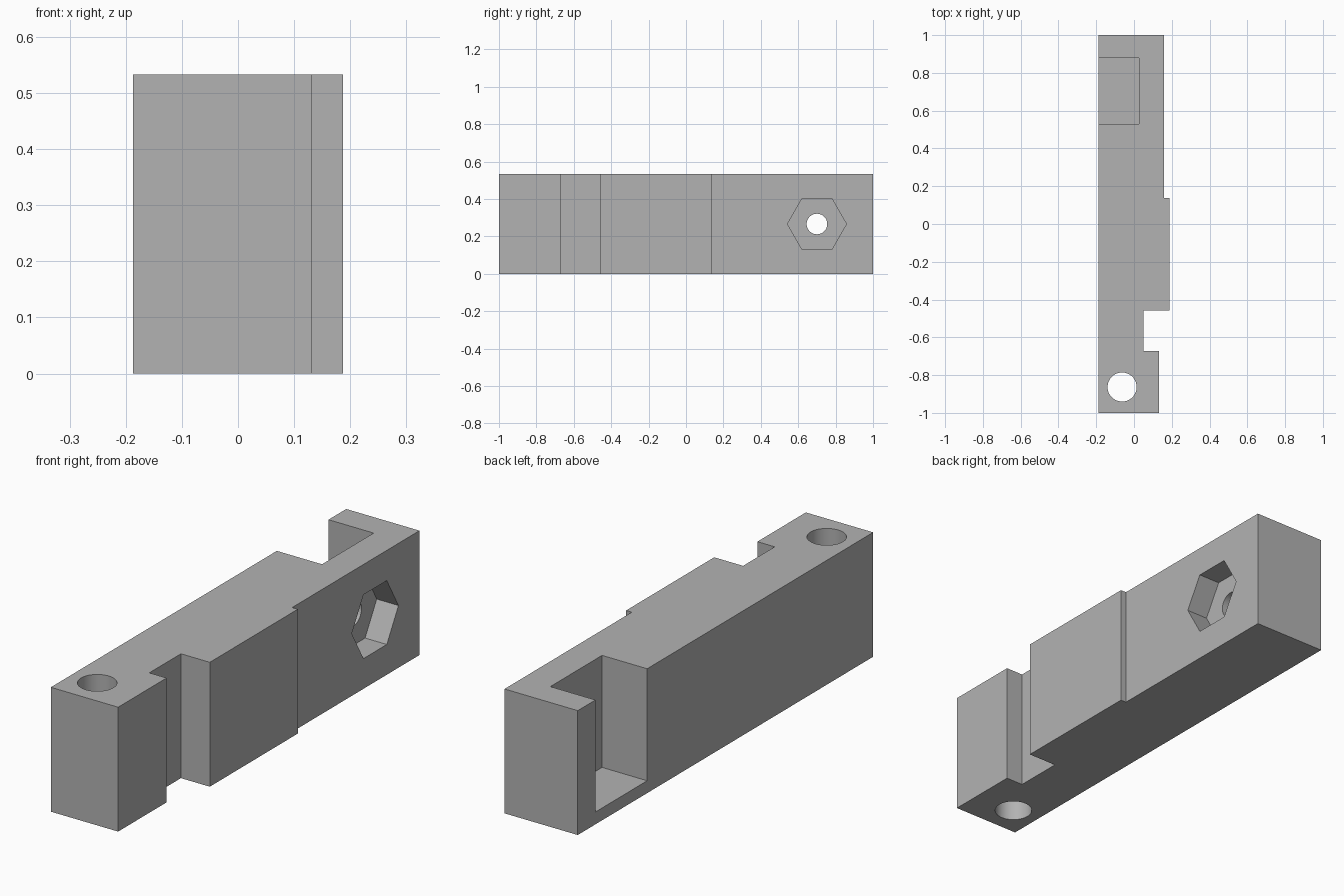
import bpy, bmesh, math
from mathutils import Matrix

cube = bpy.data.objects.get("Cube")
if cube:
    bpy.data.objects.remove(cube, do_unlink=True)

HEIGHT = 0.533
NUT_Y, NUT_Z = 0.7, HEIGHT / 2

grey = bpy.data.materials.new("plain grey")
grey.use_nodes = True
grey.diffuse_color = (0.45, 0.45, 0.45, 1)
grey.node_tree.nodes["Principled BSDF"].inputs["Base Color"].default_value = grey.diffuse_color


def make_object(name, bm):
    bmesh.ops.recalc_face_normals(bm, faces=bm.faces)
    mesh = bpy.data.meshes.new(name)
    bm.to_mesh(mesh)
    bm.free()
    mesh.materials.append(grey)
    obj = bpy.data.objects.new(name, mesh)
    bpy.context.collection.objects.link(obj)
    return obj


def extrude_profile(name, points, height):
    bm = bmesh.new()
    face = bm.faces.new([bm.verts.new((x, y, 0)) for x, y in points])
    top = bmesh.ops.extrude_face_region(bm, geom=[face])["geom"]
    verts = [v for v in top if isinstance(v, bmesh.types.BMVert)]
    bmesh.ops.translate(bm, verts=verts, vec=(0, 0, height))
    return make_object(name, bm)


def prism(name, sides, radius, depth, matrix):
    bm = bmesh.new()
    bmesh.ops.create_cone(bm, cap_ends=True, segments=sides, radius1=radius,
                          radius2=radius, depth=depth, matrix=matrix)
    return make_object(name, bm)


def box(name, low, high):
    bm = bmesh.new()
    size = [b - a for a, b in zip(low, high)]
    centre = [(a + b) / 2 for a, b in zip(low, high)]
    bmesh.ops.create_cube(bm, size=1, matrix=Matrix.Translation(centre) @ Matrix.Diagonal((*size, 1)))
    return make_object(name, bm)


# Stepped block with the side notch
body = extrude_profile("stepped_block", [
    (-0.187, -1), (0.132, -1), (0.132, -0.672), (0.05, -0.672), (0.05, -0.458),
    (0.187, -0.458), (0.187, 0.138), (0.16, 0.138), (0.16, 1), (-0.187, 1)], HEIGHT)

# Cutters: open pocket, nut recess, bolt hole and upright pivot hole
along_x = Matrix.Rotation(math.pi / 2, 4, "Y")
corner_sideways = along_x @ Matrix.Rotation(math.pi / 2, 4, "Z")
cutters = [
    box("pocket_cutter", (-0.3, 0.53, 0.053), (0.027, 0.88, 0.7)),
    prism("nut_recess_cutter", 6, 0.158, 0.2,
          Matrix.Translation((0.157, NUT_Y, NUT_Z)) @ corner_sideways),
    prism("bolt_hole_cutter", 48, 0.055, 0.3,
          Matrix.Translation((0.1, NUT_Y, NUT_Z)) @ along_x),
    prism("pivot_hole_cutter", 48, 0.077, 1,
          Matrix.Translation((-0.063, -0.863, NUT_Z))),
]
# Point the hexagon corners along the length of the block
nut = cutters[1].data
if max(v.co.y for v in nut.vertices) < NUT_Y + 0.15:
    pivot = Matrix.Translation((0, NUT_Y, NUT_Z))
    nut.transform(pivot @ Matrix.Rotation(math.pi / 6, 4, "X") @ pivot.inverted())

for cutter in cutters:
    cutter.hide_render = True
    cutter.hide_set(True)
    cut = body.modifiers.new(cutter.name, "BOOLEAN")
    cut.operation = "DIFFERENCE"
    cut.solver = "EXACT"
    cut.object = cutter

# Apply the cuts, remove the cutters, and smooth only the round holes
bpy.context.view_layer.objects.active = body
body.select_set(True)
for name in [m.name for m in body.modifiers]:
    bpy.ops.object.modifier_apply(modifier=name)
for cutter in cutters:
    bpy.data.objects.remove(cutter, do_unlink=True)
bpy.ops.object.shade_smooth_by_angle(angle=math.radians(30))
